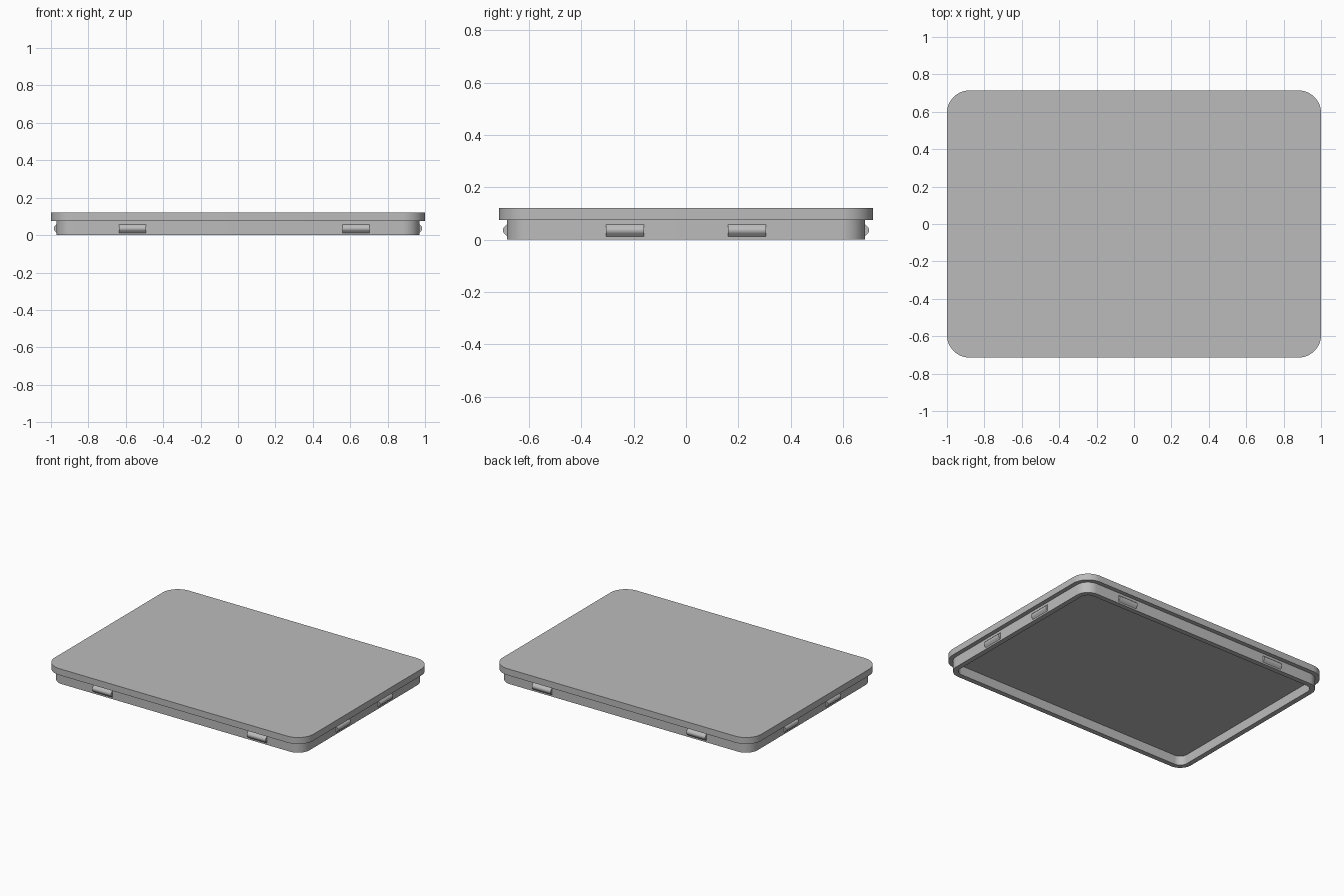
import bpy
import bmesh
from math import sin, cos, pi, radians

cube = bpy.data.objects.get("Cube")
if cube:
    bpy.data.objects.remove(cube, do_unlink=True)

grey = bpy.data.materials.new("plain grey")
grey.use_nodes = True
colour = (0.5, 0.5, 0.5, 1)
grey.diffuse_color = colour
grey.node_tree.nodes["Principled BSDF"].inputs["Base Color"].default_value = colour

HALF_X, HALF_Y = 1.0, 0.714     # outer half size of the lid
CORNER = 0.12                   # corner radius of the lid
INSET = 0.03                    # step from lid edge to rim wall
WALL = 0.035                    # rim wall thickness
STEP_Z, TOP_Z, CEILING_Z = 0.075, 0.12, 0.065


def finish(bm, name, angle=30):
    bmesh.ops.recalc_face_normals(bm, faces=bm.faces)
    mesh = bpy.data.meshes.new(name)
    bm.to_mesh(mesh)
    bm.free()
    mesh.materials.append(grey)
    obj = bpy.data.objects.new(name, mesh)
    bpy.context.collection.objects.link(obj)
    bpy.ops.object.select_all(action='DESELECT')
    obj.select_set(True)
    bpy.context.view_layer.objects.active = obj
    bpy.ops.object.shade_smooth_by_angle(angle=radians(angle))
    return obj


def rounded_ring(bm, inset, z, steps=12):
    """Rounded rectangle of vertices, set in from the lid outline."""
    r = CORNER - inset
    cx, cy = HALF_X - CORNER, HALF_Y - CORNER
    ring = []
    for i, (sx, sy) in enumerate(((1, 1), (-1, 1), (-1, -1), (1, -1))):
        for k in range(steps + 1):
            a = (i + k / steps) * pi / 2
            ring.append(bm.verts.new((sx * cx + r * cos(a), sy * cy + r * sin(a), z)))
    return ring


def loft(name, sections):
    """Join rounded rings into a closed shell, capped at both ends."""
    bm = bmesh.new()
    rings = [rounded_ring(bm, inset, z) for inset, z in sections]
    for a, b in zip(rings, rings[1:]):
        for i in range(len(a)):
            j = (i + 1) % len(a)
            bm.faces.new((a[i], a[j], b[j], b[i]))
    bm.faces.new(rings[0])
    bm.faces.new(rings[-1])
    return finish(bm, name)


# Lid plate, overhanging step, rim wall and hollow underside in one shell
loft("lid", [(0, TOP_Z), (0, STEP_Z), (INSET, STEP_Z), (INSET, 0),
             (INSET + WALL, 0), (INSET + WALL, CEILING_Z)])


def clip(name, axis, side, centre, width):
    """Snap-fit bump on the rim wall: a bevelled ridge along the wall."""
    wall = (HALF_X if axis == 'x' else HALF_Y) - INSET
    profile = [(-0.005, 0.058), (0, 0.058), (0.011, 0.047), (0.015, 0.041),
               (0.015, 0.030), (0.011, 0.024), (0, 0.012), (-0.005, 0.012)]
    bm = bmesh.new()
    ends = []
    for end in (-1, 1):
        along = centre + end * width / 2
        loop = []
        for out, z in profile:
            d = side * (wall + out)
            loop.append(bm.verts.new((d, along, z) if axis == 'x' else (along, d, z)))
        ends.append(loop)
        bm.faces.new(loop)
    for i in range(len(profile)):
        j = (i + 1) % len(profile)
        bm.faces.new((ends[0][i], ends[0][j], ends[1][j], ends[1][i]))
    finish(bm, name, 35)


# Two clips on each wall
for side, label in ((-1, "front"), (1, "back")):
    for i, x in enumerate((-0.565, 0.63)):
        clip(f"{label}_clip_{i + 1}", 'y', side, x, 0.145)
for side, label in ((-1, "right"), (1, "left")):
    for i, y in enumerate((-0.233, 0.233)):
        clip(f"{label}_clip_{i + 1}", 'x', side, y, 0.145)
